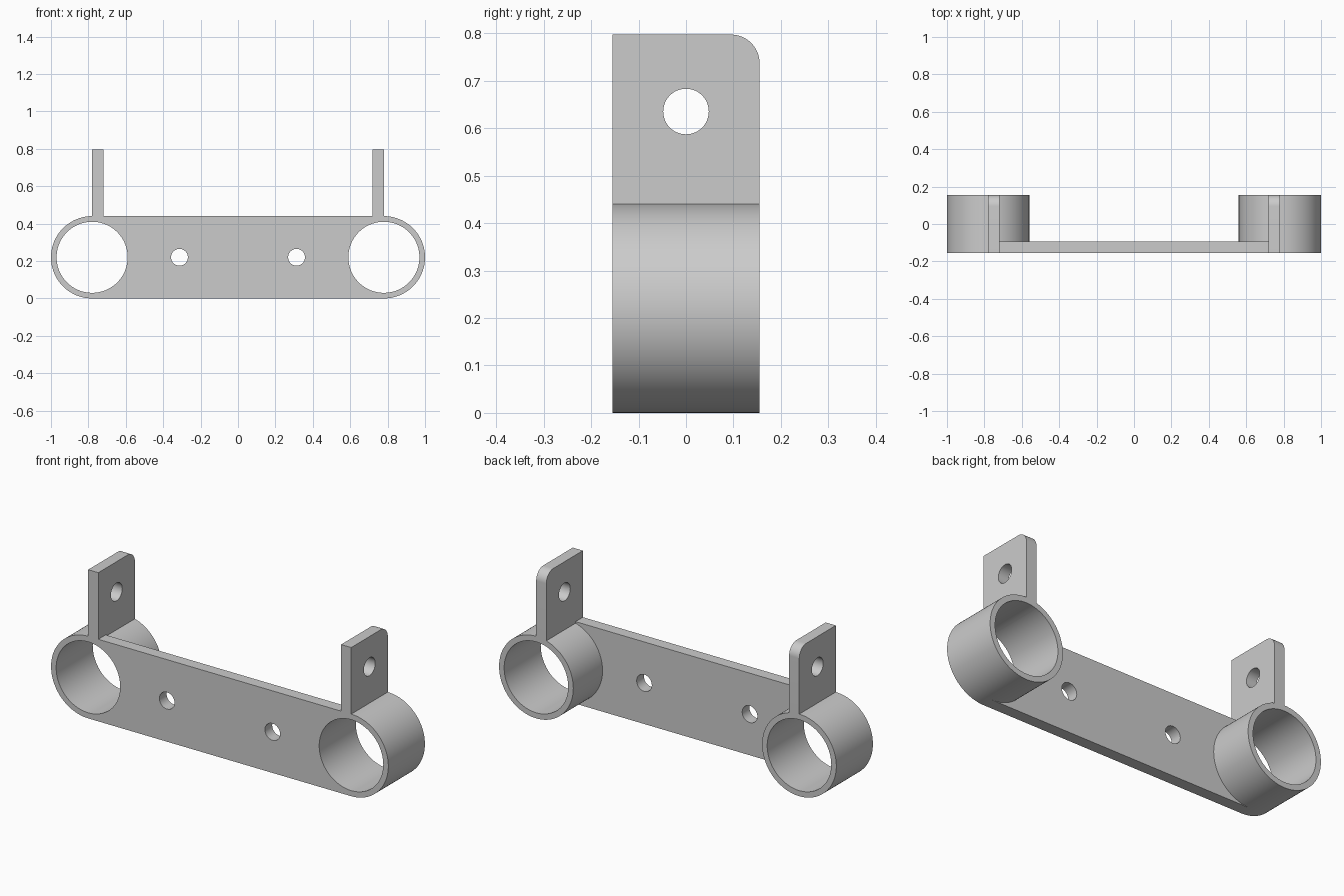
import bpy, bmesh, math
from mathutils import Vector

cube = bpy.data.objects.get("Cube")
if cube:
    bpy.data.objects.remove(cube, do_unlink=True)

# Main sizes
HALF_DEPTH = 0.155
PLATE_BACK = -0.093
RING_X, RING_Z = 0.78, 0.22
OUTER, BORE = 0.22, 0.19
TAB_INNER, TAB_TOP, TAB_ROUND = 0.72, 0.797, 0.06
HOLE_X, HOLE_R = 0.313, 0.045
TAB_HOLE_Z, TAB_HOLE_R = 0.635, 0.048

metal = bpy.data.materials.new("grey metal")
metal.use_nodes = True
grey = (0.6, 0.6, 0.6, 1)
metal.diffuse_color = grey
metal.node_tree.nodes["Principled BSDF"].inputs["Base Color"].default_value = grey


def prism(name, outline, sweep):
    """Solid made by sweeping a closed outline along a vector."""
    bm = bmesh.new()
    face = bm.faces.new([bm.verts.new(p) for p in outline])
    swept = bmesh.ops.extrude_face_region(bm, geom=[face], use_keep_orig=True)
    verts = [g for g in swept["geom"] if isinstance(g, bmesh.types.BMVert)]
    bmesh.ops.translate(bm, verts=verts, vec=sweep)
    bmesh.ops.recalc_face_normals(bm, faces=bm.faces)
    mesh = bpy.data.meshes.new(name)
    bm.to_mesh(mesh)
    bm.free()
    mesh.materials.append(metal)
    obj = bpy.data.objects.new(name, mesh)
    bpy.context.collection.objects.link(obj)
    return obj


def cylinder_y(name, x, z, r, y0, y1, sides=96):
    """Cylinder lying along the depth axis."""
    turns = [math.tau * i / sides for i in range(sides)]
    ring = [(x + r * math.sin(a), y0, z + r * math.cos(a)) for a in turns]
    return prism(name, ring, (0, y1 - y0, 0))


def combine(target, other, operation):
    mod = target.modifiers.new(operation.lower(), 'BOOLEAN')
    mod.operation = operation
    mod.solver = 'EXACT'
    mod.object = other
    bpy.context.view_layer.objects.active = target
    bpy.ops.object.modifier_apply(modifier=mod.name)
    bpy.data.objects.remove(other, do_unlink=True)


# Front plate joining the two rings
top = RING_Z + OUTER
bracket = prism("bracket", [(-RING_X, -HALF_DEPTH, 0), (RING_X, -HALF_DEPTH, 0),
                            (RING_X, -HALF_DEPTH, top), (-RING_X, -HALF_DEPTH, top)],
                (0, PLATE_BACK + HALF_DEPTH, 0))

# Tab side shape with a rounded top rear corner
corner = Vector((HALF_DEPTH - TAB_ROUND, TAB_TOP - TAB_ROUND))
tab_shape = [(-HALF_DEPTH, RING_Z + BORE - 0.05), (HALF_DEPTH, RING_Z + BORE - 0.05)]
for i in range(17):
    a = math.pi / 2 * i / 16
    tab_shape.append((corner.x + TAB_ROUND * math.cos(a), corner.y + TAB_ROUND * math.sin(a)))
tab_shape.append((-HALF_DEPTH, TAB_TOP))

# Rings and upright tabs
for side in (-1, 1):
    ring = cylinder_y("ring", side * RING_X, RING_Z, OUTER, -HALF_DEPTH, HALF_DEPTH)
    combine(bracket, ring, 'UNION')
    tab = prism("tab", [(side * TAB_INNER, y, z) for y, z in tab_shape],
                (side * (RING_X - TAB_INNER), 0, 0))
    combine(bracket, tab, 'UNION')

# Ring bores, plate holes and tab holes
for side in (-1, 1):
    bore = cylinder_y("bore", side * RING_X, RING_Z, BORE, -0.3, 0.3)
    combine(bracket, bore, 'DIFFERENCE')
    hole = cylinder_y("plate_hole", side * HOLE_X, RING_Z, HOLE_R, -0.3, 0.1, 48)
    combine(bracket, hole, 'DIFFERENCE')
    turns = [math.tau * i / 48 for i in range(48)]
    circle = [(side * 0.6, TAB_HOLE_R * math.cos(a), TAB_HOLE_Z + TAB_HOLE_R * math.sin(a))
              for a in turns]
    combine(bracket, prism("tab_hole", circle, (side * 0.3, 0, 0)), 'DIFFERENCE')

# Smooth round walls, crisp edges
bpy.ops.object.select_all(action='DESELECT')
bracket.select_set(True)
bpy.context.view_layer.objects.active = bracket
bpy.ops.object.shade_smooth_by_angle(angle=math.radians(30))
